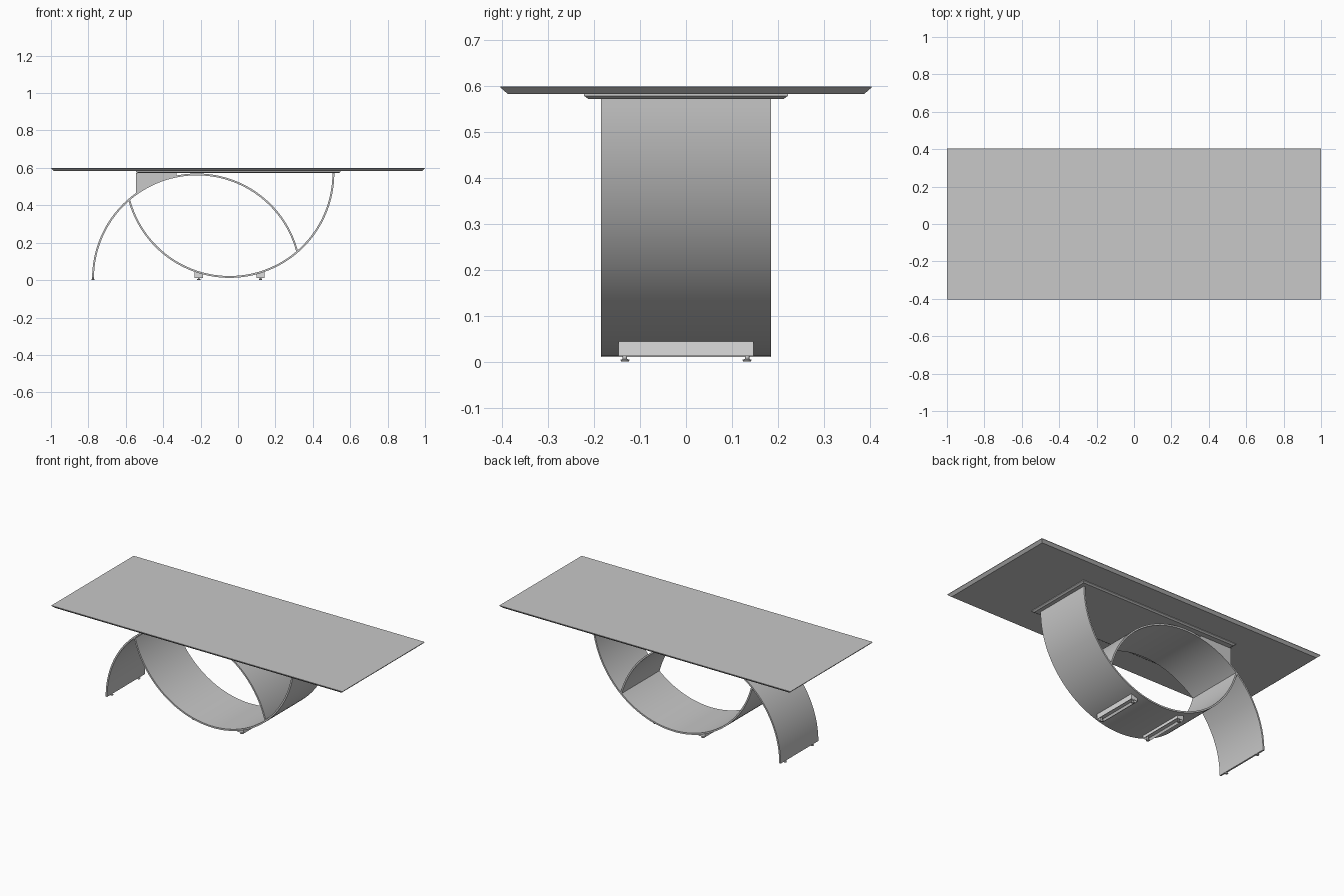
import bpy, bmesh
from math import cos, sin, radians, sqrt

cube = bpy.data.objects.get("Cube")
if cube:
    bpy.data.objects.remove(cube, do_unlink=True)


def material(name, value):
    m = bpy.data.materials.new(name)
    m.use_nodes = True
    colour = (value, value, value, 1)
    m.diffuse_color = colour
    m.node_tree.nodes["Principled BSDF"].inputs["Base Color"].default_value = colour
    return m


GREY = material("warm grey", 0.58)
PALE = material("pale grey", 0.72)


def finish(name, bm, mat, smooth=False):
    bmesh.ops.recalc_face_normals(bm, faces=bm.faces)
    mesh = bpy.data.meshes.new(name)
    bm.to_mesh(mesh)
    bm.free()
    mesh.materials.append(mat)
    ob = bpy.data.objects.new(name, mesh)
    bpy.context.collection.objects.link(ob)
    if smooth:
        bpy.ops.object.select_all(action='DESELECT')
        ob.select_set(True)
        bpy.context.view_layer.objects.active = ob
        bpy.ops.object.shade_smooth_by_angle(angle=radians(30))
    return ob


def loft(rings, bm=None):
    """Skin matching rings of points and cap both ends."""
    bm = bm or bmesh.new()
    rows = [[bm.verts.new(p) for p in ring] for ring in rings]
    for a, b in zip(rows, rows[1:]):
        for i in range(len(a)):
            j = (i + 1) % len(a)
            bm.faces.new((a[i], a[j], b[j], b[i]))
    bm.faces.new(rows[0])
    bm.faces.new(rows[-1])
    return bm


def prism(profile, half):
    """Extrude an x-z profile across the depth."""
    return loft([[(x, y, z) for x, z in profile] for y in (-half, half)])


def slab(name, cx, hx, hy, levels):
    """Flat board whose edge follows (inset, height) levels."""
    signs = ((-1, -1), (1, -1), (1, 1), (-1, 1))
    rings = [[(cx + sx * (hx - d), sy * (hy - d), z) for sx, sy in signs]
             for d, z in levels]
    finish(name, loft(rings), GREY)


# Tabletop and mounting plate with undercut edges
slab("tabletop", 0, 1.0, 0.404, [(0.016, 0.583), (0, 0.597), (0, 0.6)])
slab("mounting_plate", 0.002, 0.547, 0.222, [(0.01, 0.572), (0, 0.579), (0, 0.583)])

# Two interlocking curved bands forming the base
OUTER, INNER, HALF = 0.56, 0.55, 0.185
UP = (-0.22, 0.01)
DOWN = (-0.045, 0.572)


def band(name, centre, start, end, steps=72):
    angles = [radians(start + (end - start) * i / steps) for i in range(steps + 1)]
    rings = [[(centre[0] + r * cos(a), y, centre[1] + r * sin(a))
              for r, y in ((INNER, -HALF), (OUTER, -HALF), (OUTER, HALF), (INNER, HALF))]
             for a in angles]
    finish(name, loft(rings), GREY, True)


band("upper_arch", UP, 180, 15.3)
band("lower_arch", DOWN, 0, -164.7)

# Wedge bracket between the upper arch and the plate
xs = [-0.545 + 0.215 * i / 12 for i in range(13)]
curve = [(x, UP[1] + sqrt((OUTER - 0.003) ** 2 - (x - UP[0]) ** 2)) for x in xs]
finish("wedge_bracket", prism(curve + [(-0.33, 0.574), (-0.545, 0.574)], 0.18), GREY)

# Grooved foot bars under the lower arch
for side, label in ((1, "left"), (-1, "right")):
    ds = [0.143 + 0.044 * i / 6 for i in range(7)]
    top = [(DOWN[0] + side * d, DOWN[1] - sqrt((OUTER - 0.002) ** 2 - d * d)) for d in ds]
    base = [(DOWN[0] + side * d, 0.012) for d in (ds[-1], ds[0])]
    bm = prism(top + base, 0.147)
    bmesh.ops.recalc_face_normals(bm, faces=bm.faces)
    under = [f for f in bm.faces if f.normal.z < -0.99]
    bmesh.ops.inset_region(bm, faces=under, thickness=0.012, depth=-0.012)
    finish(label + "_foot_bar", bm, PALE)

# Small levelling glides
for x, label in ((0.12, "left"), (-0.21, "middle"), (-0.775, "right")):
    for y, end in ((-0.133, "front"), (0.133, "back")):
        rings = [[(x + r * cos(radians(22.5 * i)), y + r * sin(radians(22.5 * i)), z)
                  for i in range(16)]
                 for r, z in ((0.008, 0), (0.01, 0.004), (0.005, 0.006), (0.005, 0.024))]
        finish(f"{label}_{end}_glide", loft(rings), GREY, True)
